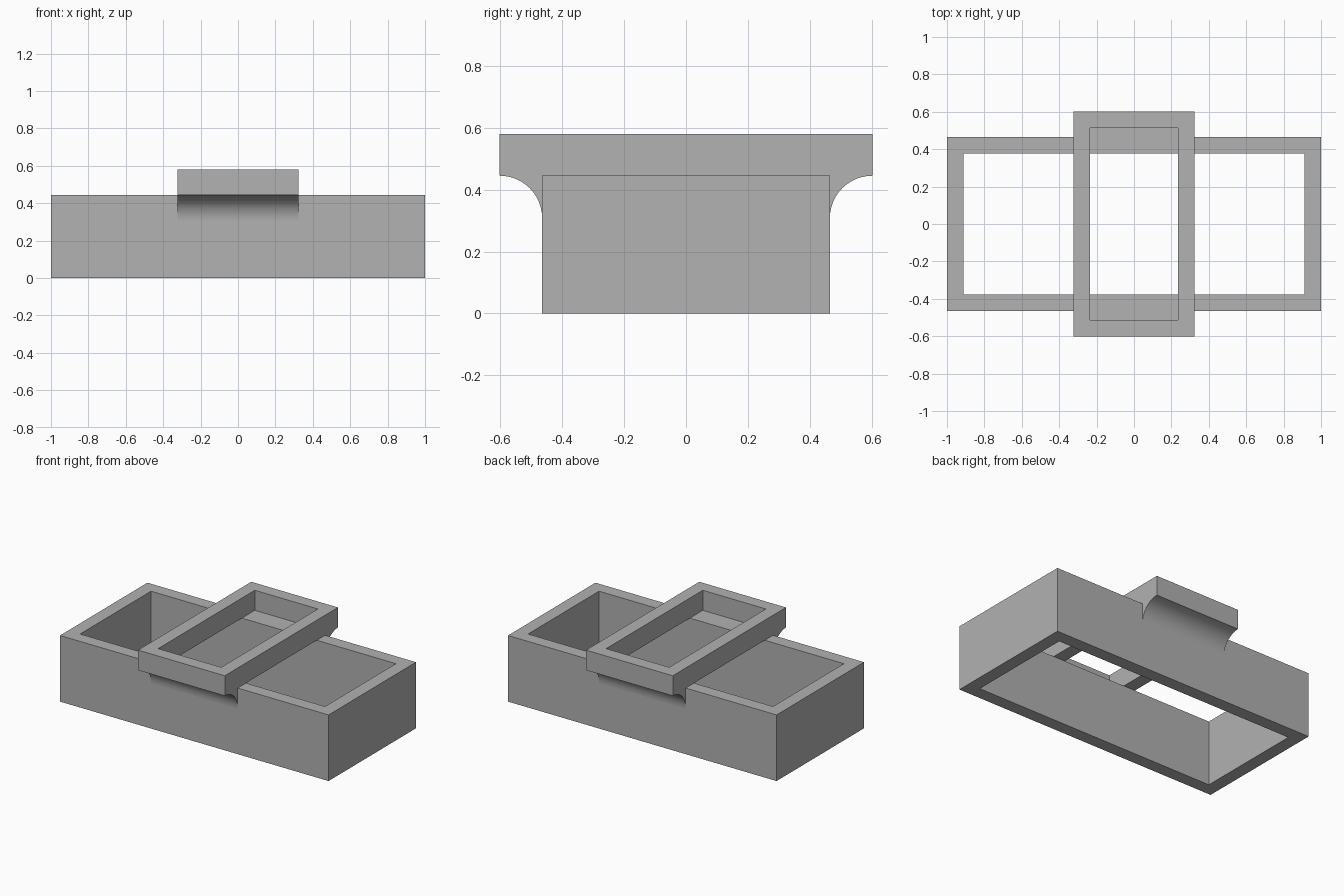
import bpy, bmesh, math

cube = bpy.data.objects.get("Cube")
if cube:
    bpy.data.objects.remove(cube)

grey = bpy.data.materials.new("mid_grey")
grey.use_nodes = True
colour = (0.445, 0.445, 0.445, 1)
grey.diffuse_color = colour
grey.node_tree.nodes["Principled BSDF"].inputs["Base Color"].default_value = colour

WALL = 0.088
BASE_X, BASE_Y, BASE_TOP = 1.0, 0.465, 0.445
RIM_X, RIM_Y, RIM_TOP = 0.323, 0.602, 0.58


def finish(name, bm):
    bmesh.ops.recalc_face_normals(bm, faces=bm.faces)
    mesh = bpy.data.meshes.new(name)
    bm.to_mesh(mesh)
    bm.free()
    mesh.materials.append(grey)
    obj = bpy.data.objects.new(name, mesh)
    bpy.context.collection.objects.link(obj)
    return obj


def frame(name, hx, hy, z0, z1):
    """Open rectangular frame with an even wall."""
    bm = bmesh.new()
    corners = [(-1, -1), (1, -1), (1, 1), (-1, 1)]

    def loop(inset, z):
        return [bm.verts.new((sx * (hx - inset), sy * (hy - inset), z)) for sx, sy in corners]

    loops = [loop(0, z0), loop(0, z1), loop(WALL, z1), loop(WALL, z0)]
    for a, b in zip(loops, loops[1:] + loops[:1]):
        for i in range(4):
            j = (i + 1) % 4
            bm.faces.new((a[i], a[j], b[j], b[i]))
    return finish(name, bm)


def bracket(name, side):
    """Concave quarter-round support under the overhanging rim."""
    bm = bmesh.new()
    r = RIM_Y - BASE_Y
    steps = 12
    profile = [(BASE_Y, BASE_TOP)]
    for i in range(steps + 1):
        a = math.pi / 2 * i / steps
        profile.append((RIM_Y - r * math.cos(a), BASE_TOP - r + r * math.sin(a)))
    # the arc ends on the underside of the rim
    verts = [bm.verts.new((-RIM_X, side * y, z)) for y, z in profile]
    face = bm.faces.new(verts)
    out = bmesh.ops.extrude_face_region(bm, geom=[face])
    moved = [v for v in out["geom"] if isinstance(v, bmesh.types.BMVert)]
    bmesh.ops.translate(bm, verts=moved, vec=(2 * RIM_X, 0, 0))
    obj = finish(name, bm)
    bpy.ops.object.select_all(action="DESELECT")
    obj.select_set(True)
    bpy.context.view_layer.objects.active = obj
    bpy.ops.object.shade_smooth_by_angle(angle=math.radians(30))


frame("base_frame", BASE_X, BASE_Y, 0, BASE_TOP)
frame("upper_frame", RIM_X, RIM_Y, BASE_TOP, RIM_TOP)
bracket("front_bracket", -1)
bracket("back_bracket", 1)
